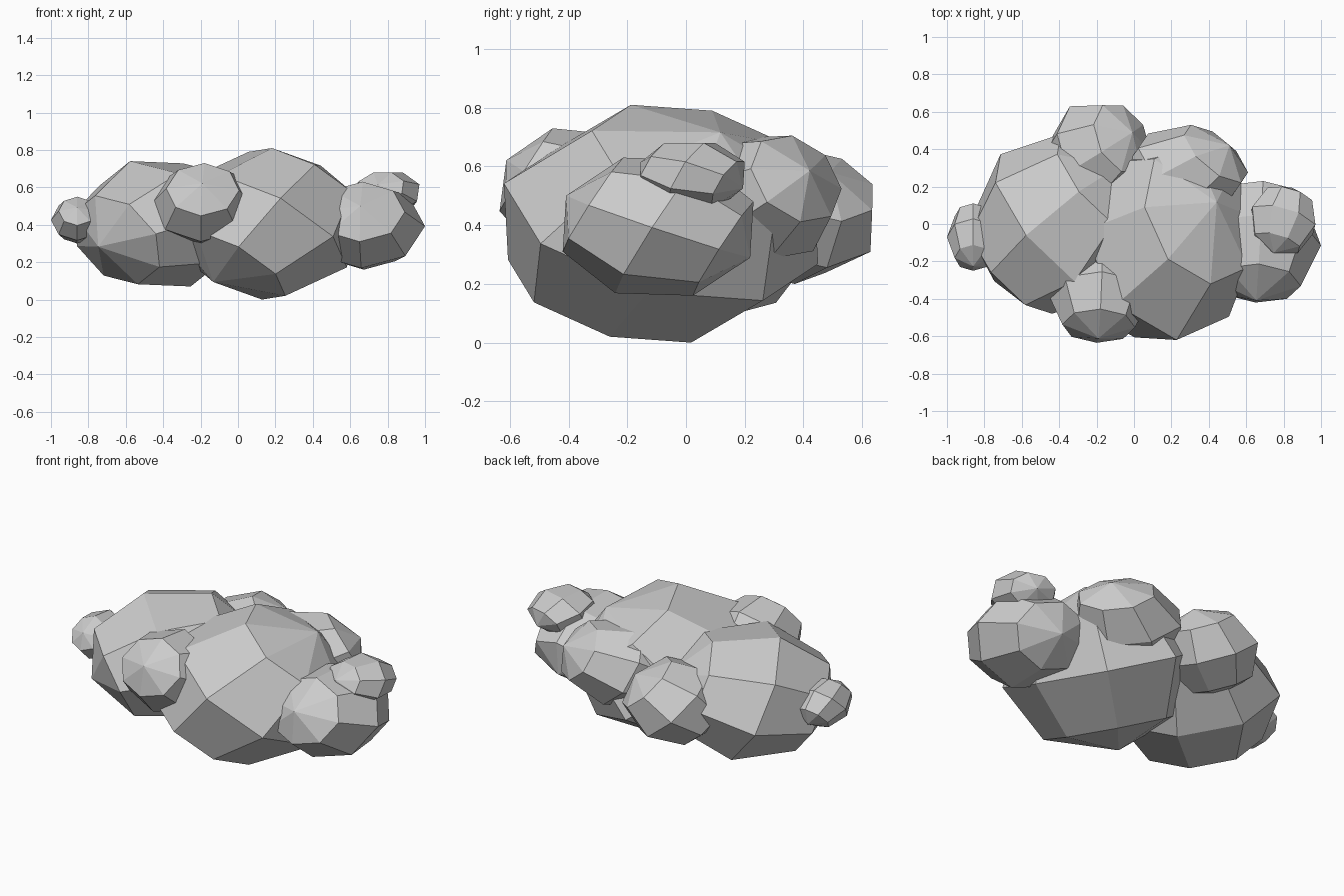
import bpy
import bmesh
from mathutils import Matrix, Vector

cube = bpy.data.objects.get("Cube")
if cube:
    bpy.data.objects.remove(cube, do_unlink=True)

# Single pale grey material
grey = bpy.data.materials.new("cloud_grey")
grey.use_nodes = True
colour = (0.6, 0.6, 0.6, 1)
grey.diffuse_color = colour
grey.node_tree.nodes["Principled BSDF"].inputs["Base Color"].default_value = colour


def puff(name, low, high, pole, seam):
    """Faceted ball fitted to a box, with its pole and one meridian aimed."""
    bm = bmesh.new()
    bmesh.ops.create_uvsphere(bm, u_segments=8, v_segments=4, radius=1)
    z = Vector(pole).normalized()
    y = z.cross(Vector(seam)).normalized()
    turn = Matrix((y.cross(z), y, z)).transposed()
    bmesh.ops.transform(bm, matrix=turn.to_4x4(), verts=bm.verts)

    # Stretch each axis to fill the box exactly
    for axis in range(3):
        values = [v.co[axis] for v in bm.verts]
        start, size = min(values), max(values) - min(values)
        for v in bm.verts:
            t = (v.co[axis] - start) / size
            v.co[axis] = low[axis] + t * (high[axis] - low[axis])

    mesh = bpy.data.meshes.new(name)
    bm.to_mesh(mesh)
    bm.free()
    mesh.materials.append(grey)
    obj = bpy.data.objects.new(name, mesh)
    bpy.context.collection.objects.link(obj)


# Two large bodies
puff("main_puff", (-0.35, -0.62, 0), (0.66, 0.45, 0.81),
     (0.55, 0.35, 0.75), (0.13, -0.95, 0.32))
puff("second_puff", (-0.88, -0.48, 0.07), (0.05, 0.48, 0.74),
     (-0.7, -0.63, -0.34), (-0.15, 0.04, 0.98))

# Medium puffs around the rim
puff("front_puff", (-0.46, -0.635, 0.29), (0.09, -0.13, 0.73),
     (-0.02, -0.86, 0.48), (0.05, 0.45, 0.88))
puff("back_puff", (-0.48, 0.12, 0.2), (0.09, 0.635, 0.66),
     (0.65, 0.38, 0.65), (-0.51, 0.85, 0.02))
puff("back_side_puff", (-0.08, 0, 0.28), (0.61, 0.53, 0.705),
     (0.71, 0.58, 0.4), (-0.2, 0.12, 1))
puff("side_puff", (0.34, -0.42, 0.16), (1, 0.23, 0.63),
     (-0.05, -0.92, 0.43), (1, -0.02, -0.03))

# Small end puffs
puff("small_top_puff", (0.62, -0.16, 0.46), (0.97, 0.2, 0.68),
     (0.25, 0.9, -0.35), (0.38, 0, 0.92))
puff("small_end_puff", (-1, -0.25, 0.3), (-0.72, 0.11, 0.55),
     (0, -0.8, 0.5), (-1, 0, 0))
